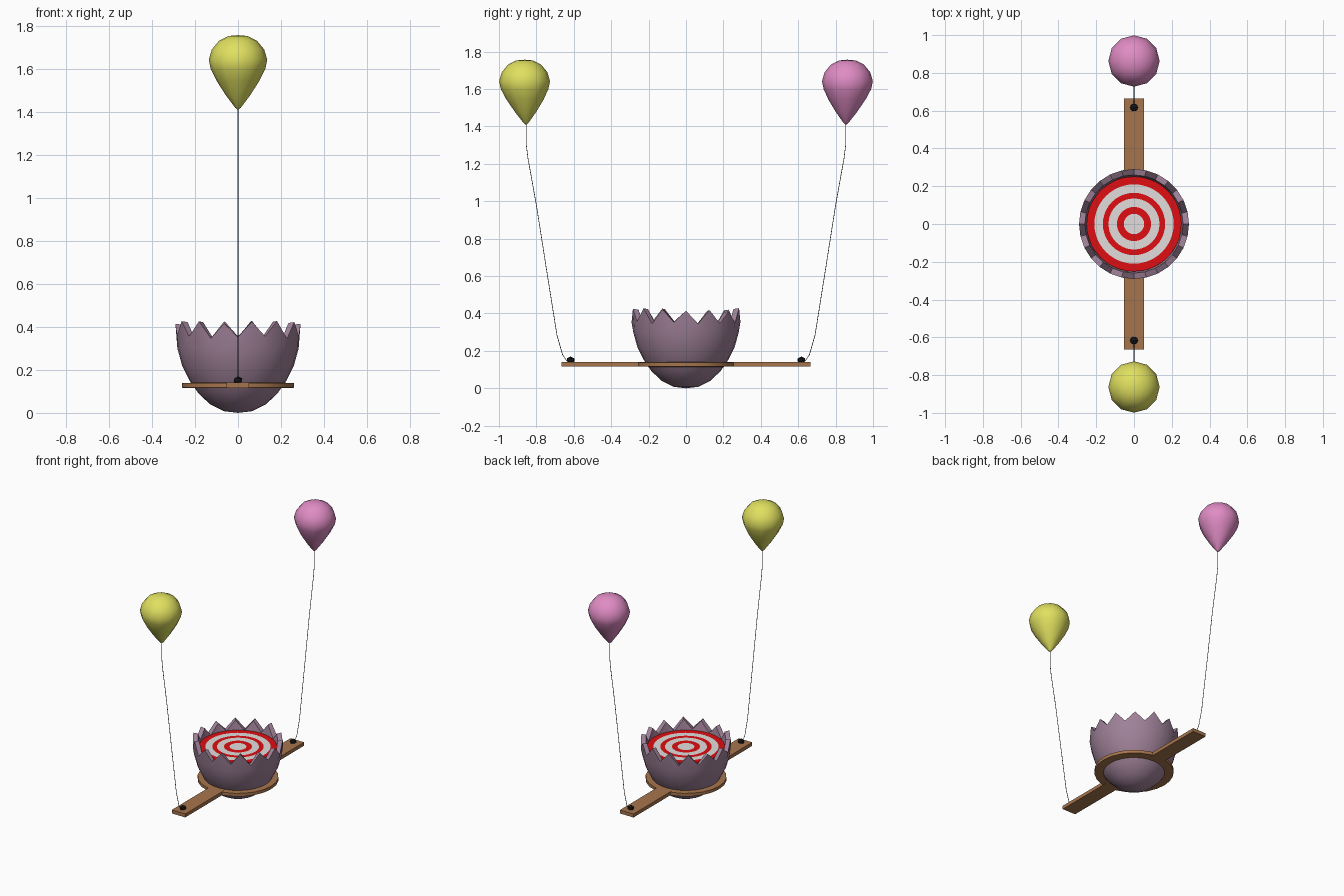
import bpy, bmesh, math, random
from mathutils import Matrix, Vector

if "Cube" in bpy.data.objects:
    bpy.data.objects.remove(bpy.data.objects["Cube"])

random.seed(4)


def material(name, rgb):
    """Flat colour from 0-255 sRGB values."""
    m = bpy.data.materials.new(name)
    lin = [((c / 255 + 0.055) / 1.055) ** 2.4 for c in rgb]
    m.diffuse_color = (*lin, 1)
    m.use_nodes = True
    m.node_tree.nodes["Principled BSDF"].inputs["Base Color"].default_value = m.diffuse_color
    return m


SHELL = material("dusty purple", (160, 130, 153))
WOOD = material("wood brown", (166, 117, 77))
RED = material("red", (224, 14, 18))
WHITE = material("white", (226, 222, 222))
BLACK = material("black", (28, 28, 30))
STRING = material("string grey", (90, 90, 95))
YELLOW = material("balloon yellow", (224, 224, 96))
PINK = material("balloon pink", (224, 140, 196))


def finish(bm, name, mats, angle=None):
    bmesh.ops.recalc_face_normals(bm, faces=bm.faces)
    me = bpy.data.meshes.new(name)
    bm.to_mesh(me)
    bm.free()
    for m in mats:
        me.materials.append(m)
    ob = bpy.data.objects.new(name, me)
    bpy.context.collection.objects.link(ob)
    if angle:
        bpy.ops.object.select_all(action='DESELECT')
        ob.select_set(True)
        bpy.context.view_layer.objects.active = ob
        bpy.ops.object.shade_smooth_by_angle(angle=math.radians(angle))
    return ob


def ring(bm, r, z, n):
    """Ring of n vertices; z may be a function of the index."""
    return [bm.verts.new((r * math.cos(i * math.tau / n), r * math.sin(i * math.tau / n),
                          z(i) if callable(z) else z)) for i in range(n)]


def bridge(bm, a, b):
    n = len(a)
    return [bm.faces.new((a[i], a[(i + 1) % n], b[(i + 1) % n], b[i])) for i in range(n)]


def fan(bm, loop, z):
    c = bm.verts.new((0, 0, z))
    n = len(loop)
    return [bm.faces.new((loop[i], loop[(i + 1) % n], c)) for i in range(n)]


# Cracked eggshell bowl with a jagged rim of 14 teeth
N = 28
teeth = [(0.422 + random.uniform(-0.012, 0.008)) if i % 2 == 0 else 0.35 + random.uniform(-0.006, 0.008)
         for i in range(N)]
profile = [(0.065, 0.008), (0.13, 0.04), (0.185, 0.092), (0.225, 0.15), (0.26, 0.22), (0.282, 0.3)]
bm = bmesh.new()
loops = [ring(bm, r, z, N) for r, z in profile]
loops.append(ring(bm, 0.291, lambda i: teeth[i], N))
loops.append(ring(bm, 0.26, lambda i: teeth[i] - 0.004, N))
loops.append(ring(bm, 0.249, 0.32, N))
fan(bm, loops[0], 0)
for a, b in zip(loops, loops[1:]):
    bridge(bm, a, b)
finish(bm, "eggshell_bowl", [SHELL], 40)

# Target disc: concentric bands, white centre then alternating red and white
bm = bmesh.new()
radii = [0.054, 0.09, 0.135, 0.165, 0.21, 0.251]
loops = [ring(bm, r, 0.35, 40) for r in radii]
fan(bm, loops[0], 0.35)
for k, (a, b) in enumerate(zip(loops, loops[1:])):
    for f in bridge(bm, a, b):
        f.material_index = (k + 1) % 2
under = ring(bm, 0.251, 0.343, 40)
for f in bridge(bm, loops[-1], under) + fan(bm, under, 0.343):
    f.material_index = 1
finish(bm, "target_disc", [WHITE, RED], 30)

# Wooden hoop around the bowl
bm = bmesh.new()
hoop = [ring(bm, r, z, 24) for r, z in ((0.195, 0.115), (0.26, 0.117), (0.26, 0.139), (0.195, 0.141))]
for k in range(4):
    bridge(bm, hoop[k], hoop[(k + 1) % 4])
finish(bm, "wooden_hoop", [WOOD], 40)


def string_points(s):
    pts = ((0.60, 0.143), (0.638, 0.148), (0.66, 0.18), (0.69, 0.285), (0.745, 0.63),
           (0.80, 0.98), (0.845, 1.23), (0.855, 1.31), (0.855, 1.42))
    return [Vector((0, s * y, z)) for y, z in pts]


BALLOON = [(0.014, 1.42), (0.055, 1.475), (0.1, 1.545), (0.127, 1.6), (0.136, 1.642),
           (0.122, 1.69), (0.087, 1.732), (0.045, 1.753)]

for s, side, colour in ((-1, "front", YELLOW), (1, "back", PINK)):
    # Plank arm
    bm = bmesh.new()
    bmesh.ops.create_cube(bm, size=1, matrix=Matrix.Translation((-0.001, s * 0.4375, 0.128))
                          @ Matrix.Diagonal((0.106, 0.455, 0.025, 1)))
    finish(bm, side + "_plank", [WOOD])

    # Knot on the plank
    bm = bmesh.new()
    bmesh.ops.create_icosphere(bm, subdivisions=1, radius=0.023,
                               matrix=Matrix.Translation((0, s * 0.617, 0.152))
                               @ Matrix.Diagonal((1, 1, 0.8, 1)))
    finish(bm, side + "_knot", [BLACK])

    # Thin string swept along the path
    bm = bmesh.new()
    pts = string_points(s)
    rings = []
    for i, p in enumerate(pts):
        d = (pts[min(i + 1, len(pts) - 1)] - pts[max(i - 1, 0)]).normalized()
        u = Vector((1, 0, 0))
        v = d.cross(u)
        rings.append([bm.verts.new(p + 0.002 * (u * math.cos(t * math.tau / 6) + v * math.sin(t * math.tau / 6)))
                      for t in range(6)])
    for a, b in zip(rings, rings[1:]):
        bridge(bm, a, b)
    bm.faces.new(rings[0])
    bm.faces.new(rings[-1])
    finish(bm, side + "_string", [STRING], 50)

    # Balloon
    bm = bmesh.new()
    loops = [ring(bm, r, z, 12) for r, z in BALLOON]
    for a, b in zip(loops, loops[1:]):
        bridge(bm, a, b)
    fan(bm, loops[0], 1.408)
    fan(bm, loops[-1], 1.757)
    for v in bm.verts:  # tip leans slightly inward to meet the string
        v.co.y += s * (0.863 - 0.008 * max(0, (1.6 - v.co.z) / 0.19))
    finish(bm, side + "_balloon", [colour], 60)
